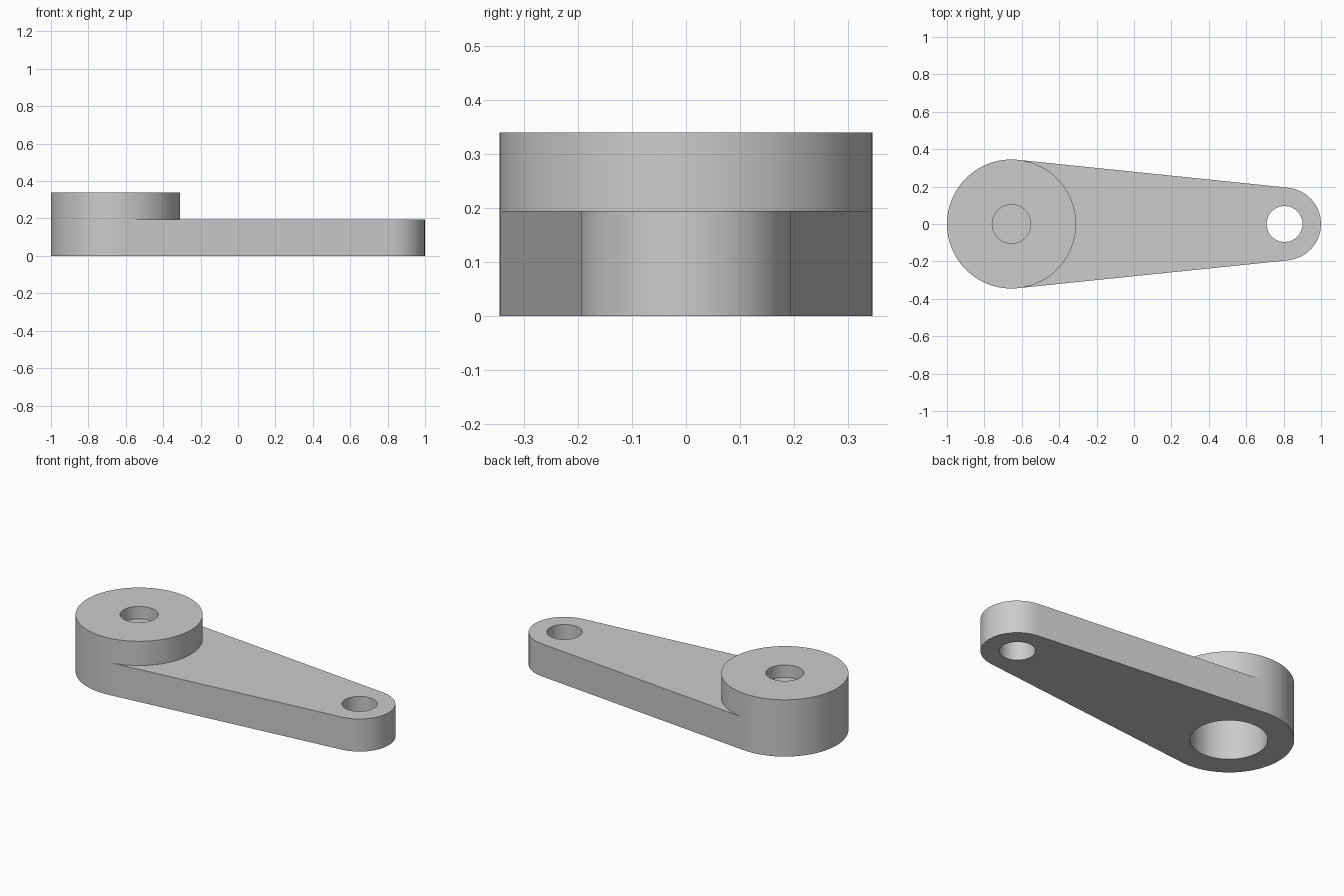
import bpy
import bmesh
import math

old = bpy.data.objects.get("Cube")
if old:
    bpy.data.objects.remove(old, do_unlink=True)

HUB_X, HUB_R, HUB_H = -0.655, 0.345, 0.34
TIP_X, TIP_R, ARM_H = 0.805, 0.195, 0.195

# Single grey material
grey = bpy.data.materials.new("plain_grey")
grey.use_nodes = True
colour = (0.6, 0.6, 0.6, 1)
grey.diffuse_color = colour
grey.node_tree.nodes["Principled BSDF"].inputs["Base Color"].default_value = colour


def arc(x, r, start, end, steps):
    """Points along an arc around (x, 0)."""
    angles = [start + (end - start) * i / steps for i in range(steps + 1)]
    return [(x + r * math.cos(a), r * math.sin(a)) for a in angles]


def prism(name, outline, z0, z1):
    """Extrude a counter-clockwise outline from z0 to z1."""
    bm = bmesh.new()
    face = bm.faces.new([bm.verts.new((x, y, z0)) for x, y in outline])
    top = bmesh.ops.extrude_face_region(bm, geom=[face])["geom"]
    bmesh.ops.translate(bm, vec=(0, 0, z1 - z0),
                        verts=[v for v in top if isinstance(v, bmesh.types.BMVert)])
    bmesh.ops.recalc_face_normals(bm, faces=bm.faces)
    mesh = bpy.data.meshes.new(name)
    bm.to_mesh(mesh)
    bm.free()
    mesh.materials.append(grey)
    obj = bpy.data.objects.new(name, mesh)
    bpy.context.collection.objects.link(obj)
    return obj


def cylinder(name, x, r, z0, z1, sides=64):
    return prism(name, arc(x, r, 0, 2 * math.pi, sides)[:-1], z0, z1)


def boolean(target, tool, operation):
    """Apply a boolean and remove the helper."""
    mod = target.modifiers.new(tool.name, "BOOLEAN")
    mod.object, mod.operation, mod.solver = tool, operation, "EXACT"
    bpy.context.view_layer.objects.active = target
    bpy.ops.object.modifier_apply(modifier=mod.name)
    bpy.data.objects.remove(tool, do_unlink=True)


# Round hub joined to a tapered arm that is tangent to both ends
lever = cylinder("lever_arm", HUB_X, HUB_R, 0, HUB_H, 96)
tangent = math.acos((HUB_R - TIP_R) / (TIP_X - HUB_X))
outline = arc(TIP_X, TIP_R, -tangent, tangent, 16)
outline += arc(HUB_X, HUB_R * 0.999, tangent, -tangent, 2)[::2]
boolean(lever, prism("arm_plate", outline, 0, ARM_H), "UNION")

# Through hole at the tip, shallow recess on the hub, wide bore from below
boolean(lever, cylinder("tip_hole", TIP_X, 0.096, -0.1, 0.5), "DIFFERENCE")
boolean(lever, cylinder("top_recess", HUB_X, 0.103, 0.265, 0.5), "DIFFERENCE")
boolean(lever, cylinder("bottom_bore", HUB_X, 0.205, -0.1, 0.25), "DIFFERENCE")

# Smooth round walls, sharp rims
bpy.ops.object.select_all(action="DESELECT")
lever.select_set(True)
bpy.context.view_layer.objects.active = lever
bpy.ops.object.shade_smooth_by_angle(angle=math.radians(30))
